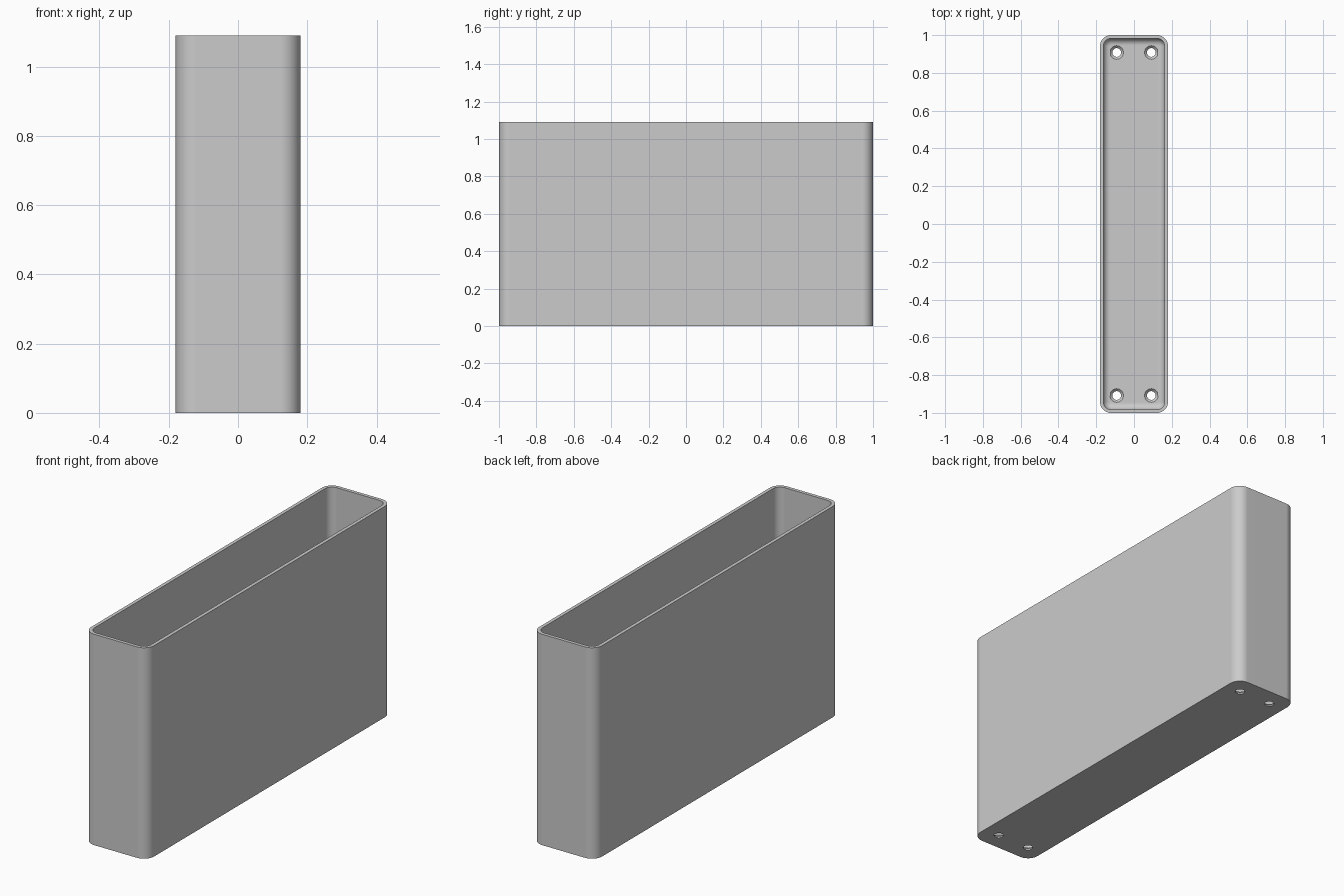
import bpy, bmesh
from math import cos, sin, pi

cube = bpy.data.objects.get("Cube")
if cube:
    bpy.data.objects.remove(cube)

# Overall sizes
HALF_X, HALF_Y, HEIGHT = 0.18, 1.0, 1.09
CORNER, WALL, FLOOR, FILLET = 0.058, 0.018, 0.02, 0.035
HOLE_X, HOLE_Y, HOLE_R, SINK_R = 0.092, 0.908, 0.023, 0.036
STEPS = 10

grey = bpy.data.materials.new("light grey")
grey.use_nodes = True
colour = (0.6, 0.6, 0.6, 1)
grey.diffuse_color = colour
grey.node_tree.nodes["Principled BSDF"].inputs["Base Color"].default_value = colour

bm = bmesh.new()


def ring(points, z):
    """Closed loop of edges at height z."""
    verts = [bm.verts.new((x, y, z)) for x, y in points]
    return [bm.edges.new((v, verts[(i + 1) % len(verts)])) for i, v in enumerate(verts)]


def rounded_rect(inset):
    r = max(CORNER - inset, 0.004)
    cx, cy = HALF_X - inset - r, HALF_Y - inset - r
    points = []
    for quarter, (sx, sy) in enumerate([(1, 1), (-1, 1), (-1, -1), (1, -1)]):
        for i in range(STEPS + 1):
            a = (quarter + i / STEPS) * pi / 2
            points.append((sx * cx + r * cos(a), sy * cy + r * sin(a)))
    return points


def circle(cx, cy, r, count=32):
    return [(cx + r * cos(2 * pi * i / count), cy + r * sin(2 * pi * i / count))
            for i in range(count)]


def skin(rings):
    """Join neighbouring loops that share the same point order."""
    for low, high in zip(rings, rings[1:]):
        for a, b in zip(low, high):
            bm.faces.new((a.verts[0], a.verts[1], b.verts[1], b.verts[0]))


# Outer wall, rim, inner wall and the rounded inner foot
profile = [(0, 0), (0, HEIGHT), (WALL, HEIGHT)]
for i in range(STEPS + 1):
    a = i / STEPS * pi / 2
    profile.append((WALL + FILLET * (1 - cos(a)), FLOOR + FILLET * (1 - sin(a))))
shell = [ring(rounded_rect(inset), z) for inset, z in profile]
skin(shell)

# Four countersunk screw holes through the floor
under, above = list(shell[0]), list(shell[-1])
sink_depth = SINK_R - HOLE_R
for sx in (-1, 1):
    for sy in (-1, 1):
        x, y = sx * HOLE_X, sy * HOLE_Y
        hole = [ring(circle(x, y, r), z) for r, z in
                [(HOLE_R, 0), (HOLE_R, FLOOR - sink_depth), (SINK_R, FLOOR)]]
        skin(hole)
        under += hole[0]
        above += hole[-1]

# Underside and inside of the floor, pierced by the holes
for edges in (under, above):
    bmesh.ops.triangle_fill(bm, use_beauty=True, use_dissolve=False, edges=edges)
bmesh.ops.recalc_face_normals(bm, faces=bm.faces)

mesh = bpy.data.meshes.new("open_box")
bm.to_mesh(mesh)
bm.free()
mesh.materials.append(grey)
box = bpy.data.objects.new("open_box", mesh)
bpy.context.collection.objects.link(box)

# Smooth corners with flat sides
bpy.context.view_layer.objects.active = box
box.select_set(True)
bpy.ops.object.shade_smooth_by_angle(angle=pi / 6)
weighted = box.modifiers.new("flat_sides", 'WEIGHTED_NORMAL')
weighted.keep_sharp = True
